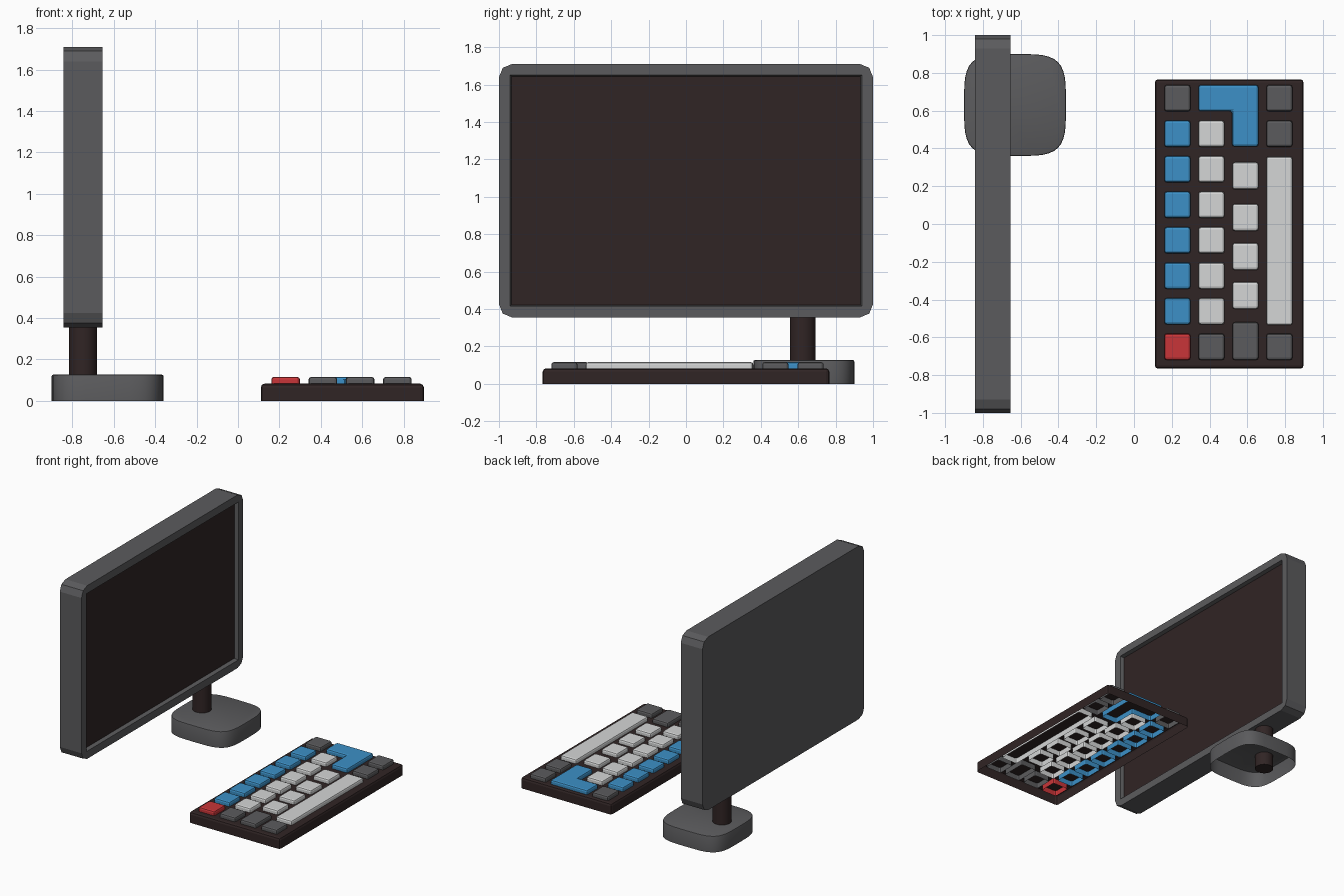
import bpy, bmesh, math

if "Cube" in bpy.data.objects:
    bpy.data.objects.remove(bpy.data.objects["Cube"])


def material(name, rgb):
    m = bpy.data.materials.new(name)
    m.diffuse_color = (*rgb, 1.0)
    m.use_nodes = True
    m.node_tree.nodes["Principled BSDF"].inputs["Base Color"].default_value = m.diffuse_color
    return m


GREY = material("grey_plastic", (0.105, 0.105, 0.11))
DARK = material("dark_plastic", (0.03, 0.018, 0.018))
WHITE = material("white_key", (0.66, 0.67, 0.67))
BLUE = material("blue_key", (0.045, 0.28, 0.57))
RED = material("red_key", (0.58, 0.036, 0.04))


def finish(name, bm, *mats, smooth=False):
    mesh = bpy.data.meshes.new(name)
    bm.to_mesh(mesh)
    bm.free()
    ob = bpy.data.objects.new(name, mesh)
    bpy.context.collection.objects.link(ob)
    for m in mats:
        mesh.materials.append(m)
    if smooth:
        bpy.ops.object.select_all(action='DESELECT')
        ob.select_set(True)
        bpy.context.view_layer.objects.active = ob
        bpy.ops.object.shade_smooth_by_angle(angle=math.radians(35))
    return ob


def cap(name, outline, z0, z1, mat, bevel, segments=2, top_only=False, smooth=False):
    """Prism over a counter-clockwise outline, open underneath, with bevelled edges."""
    bm = bmesh.new()
    low = [bm.verts.new((x, y, z0)) for x, y in outline]
    high = [bm.verts.new((x, y, z1)) for x, y in outline]
    n = len(outline)
    for i in range(n):
        j = (i + 1) % n
        bm.faces.new((low[i], low[j], high[j], high[i]))
    top = bm.faces.new(high)
    bm.normal_update()
    edges = list(top.edges) if top_only else [e for e in bm.edges if not e.is_boundary]
    bmesh.ops.bevel(bm, geom=edges, offset=bevel, segments=segments,
                    profile=0.5, affect='EDGES', clamp_overlap=True)
    return finish(name, bm, mat, smooth=smooth)


def rect(x0, x1, y0, y1):
    return [(x0, y0), (x1, y0), (x1, y1), (x0, y1)]


# Monitor: rounded slab with a rectangular recess holding the screen
def monitor():
    bm = bmesh.new()
    xb, xf, zc, hz, r = -0.843, -0.655, 1.0325, 0.6775, 0.07
    corners = [(1, 1), (-1, 1), (-1, -1), (1, -1)]
    outline = []
    for k, (sy, sz) in enumerate(corners):
        for s in range(3):
            a = math.radians(90 * k + 45 * s)
            outline.append((sy * (1 - r) + r * math.cos(a),
                            zc + sz * (hz - r) + r * math.sin(a)))
    back = [bm.verts.new((xb, y, z)) for y, z in outline]
    front = [bm.verts.new((xf, y, z)) for y, z in outline]
    lip = [bm.verts.new((xf, sy * 0.94, zc + sz * 0.6175)) for sy, sz in corners]
    deep = [bm.verts.new((xf - 0.03, sy * 0.932, zc + sz * 0.61)) for sy, sz in corners]
    bm.faces.new(back)
    for i in range(12):
        j = (i + 1) % 12
        bm.faces.new((back[i], back[j], front[j], front[i]))
    for k in range(4):
        n = (k + 1) % 4
        a, b, c, d = (front[(3 * k + s) % 12] for s in range(4))
        bm.faces.new((a, b, lip[k]))
        bm.faces.new((b, c, lip[k]))
        bm.faces.new((c, d, lip[n], lip[k]))
        bm.faces.new((lip[k], lip[n], deep[n], deep[k]))
    screen = bm.faces.new(deep)
    screen.material_index = 1
    bmesh.ops.recalc_face_normals(bm, faces=bm.faces[:])
    finish("monitor", bm, GREY, DARK)


monitor()

# Stand: hollow squarish foot and round post
foot = []
for i in range(40):
    a = 2 * math.pi * i / 40
    c, s = math.cos(a), math.sin(a)
    foot.append((-0.63 + 0.27 * math.copysign(abs(c) ** 0.5, c),
                 0.63 + 0.27 * math.copysign(abs(s) ** 0.5, s)))
cap("stand_foot", foot, 0.0, 0.127, GREY, 0.008, top_only=True, smooth=True)

bm = bmesh.new()
bmesh.ops.create_cone(bm, cap_ends=True, segments=32, radius1=0.068, radius2=0.068, depth=0.36)
bmesh.ops.translate(bm, verts=bm.verts[:], vec=(-0.748, 0.624, 0.20))
finish("stand_post", bm, DARK, smooth=True)

# Keyboard case, open underneath
cap("keyboard_case", rect(0.11, 0.898, -0.766, 0.766), 0.0, 0.083, DARK, 0.018)

# Keys: four columns, open caps sunk through the case top
COLS = [(0.161, 0.299), (0.341, 0.479), (0.521, 0.659), (0.701, 0.839)]


def key(name, col, y0, y1, mat):
    cap(name, rect(*COLS[col], y0, y1), 0.04, 0.116, mat, 0.013)


def row_key(name, col, row, mat):
    y = 0.666 - 0.188 * row
    key(name, col, y - 0.07, y + 0.07, mat)


for row in range(1, 7):
    row_key(f"blue_key_{row}", 0, row, BLUE)
    row_key(f"white_key_{row}", 1, row, WHITE)
for n, y in enumerate((0.255, 0.035, -0.172, -0.378)):
    key(f"offset_white_key_{n + 1}", 2, y - 0.072, y + 0.072, WHITE)
for n, (col, row) in enumerate([(0, 0), (3, 0), (3, 1), (1, 7), (3, 7)]):
    row_key(f"grey_key_{n + 1}", col, row, GREY)
key("tall_grey_key", 2, -0.72, -0.52, GREY)
row_key("red_corner_key", 0, 7, RED)
key("space_bar", 3, -0.536, 0.357, WHITE)

# L-shaped key
cap("l_shaped_key", [(0.341, 0.597), (0.519, 0.597), (0.519, 0.41), (0.659, 0.41),
                     (0.659, 0.736), (0.341, 0.736)], 0.04, 0.116, BLUE, 0.013)
